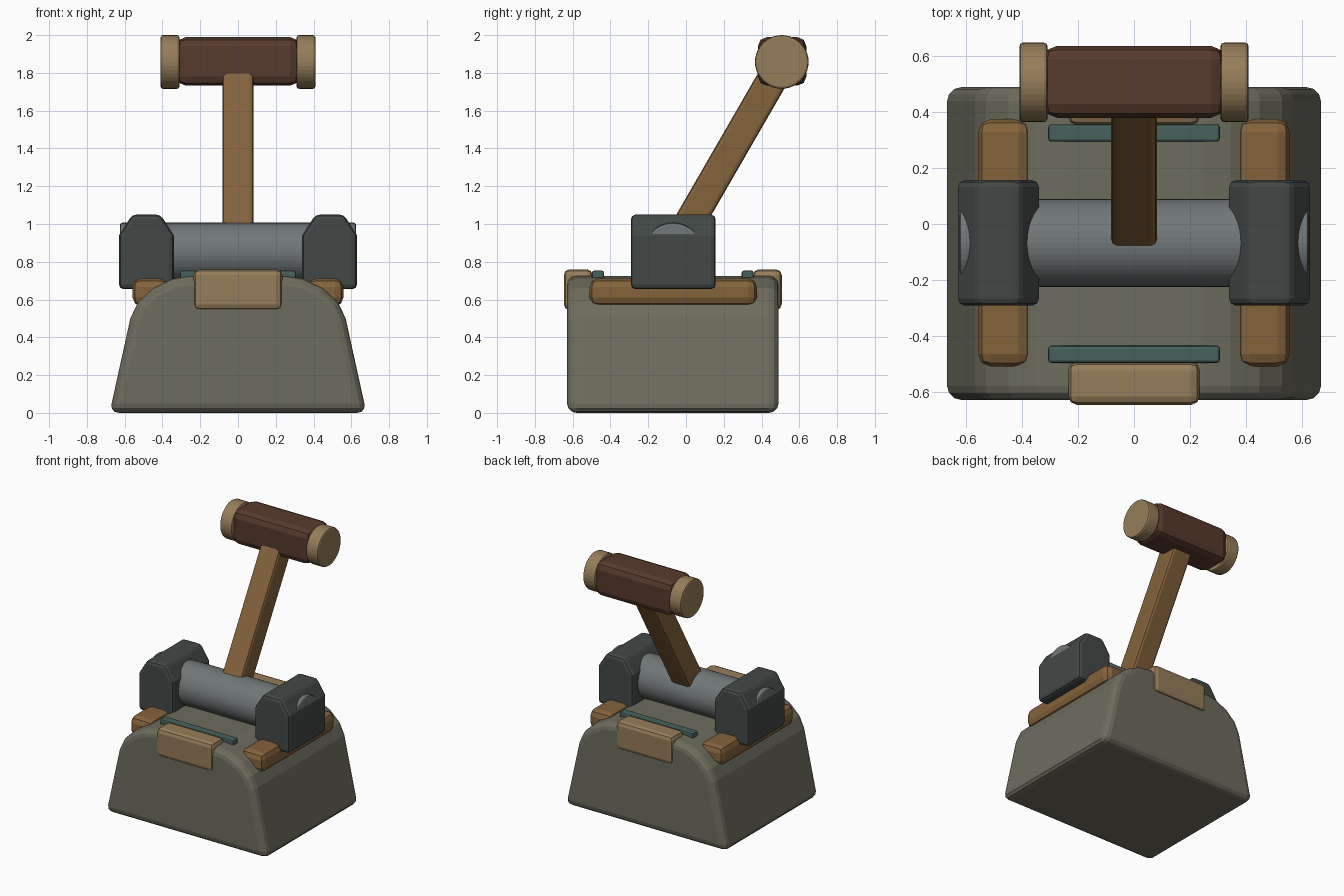
import bpy, bmesh
from math import pi, radians, sin, cos
from mathutils import Vector

if "Cube" in bpy.data.objects:
    bpy.data.objects.remove(bpy.data.objects["Cube"])


def mat(name, rgb):
    m = bpy.data.materials.new(name)
    m.diffuse_color = (*rgb, 1)
    m.use_nodes = True
    m.node_tree.nodes["Principled BSDF"].inputs["Base Color"].default_value = m.diffuse_color
    return m


STONE = mat("stone", (0.155, 0.150, 0.110))
WOOD = mat("wood", (0.235, 0.125, 0.045))
DARK_WOOD = mat("dark_wood", (0.095, 0.042, 0.026))
TAN = mat("tan", (0.305, 0.205, 0.100))
IRON = mat("iron", (0.055, 0.066, 0.062))
STEEL = mat("steel", (0.165, 0.185, 0.185))
TEAL = mat("teal", (0.060, 0.120, 0.105))


def finish(name, bm, material, bevel, segs=2, loc=(0, 0, 0), rot=(0, 0, 0)):
    bmesh.ops.recalc_face_normals(bm, faces=bm.faces)
    me = bpy.data.meshes.new(name)
    bm.to_mesh(me)
    bm.free()
    me.materials.append(material)
    ob = bpy.data.objects.new(name, me)
    bpy.context.collection.objects.link(ob)
    ob.location, ob.rotation_euler = loc, rot
    if bevel:
        b = ob.modifiers.new("bevel", 'BEVEL')
        b.width, b.segments = bevel, segs
        b.limit_method, b.angle_limit = 'ANGLE', radians(40)
    return ob


def box(name, x, y, z, material, bevel, segs=2, **kw):
    """Box from (min, max) ranges."""
    bm = bmesh.new()
    bmesh.ops.create_cube(bm, size=1)
    for v in bm.verts:
        v.co = Vector([r[0] + (c + 0.5) * (r[1] - r[0]) for c, r in zip(v.co, (x, y, z))])
    return finish(name, bm, material, bevel, segs, **kw)


def prism(name, pts, y0, y1, material, bevel, segs=2):
    """Front (x, z) profile extruded along y."""
    bm = bmesh.new()
    f = bm.faces.new([bm.verts.new((x, y0, z)) for x, z in pts])
    g = bmesh.ops.extrude_face_region(bm, geom=[f])
    for v in g["geom"]:
        if isinstance(v, bmesh.types.BMVert):
            v.co.y = y1
    return finish(name, bm, material, bevel, segs)


def rod(name, r, x0, x1, y, z, material, bevel, sides=40):
    """Cylinder along x."""
    bm = bmesh.new()
    bmesh.ops.create_cone(bm, cap_ends=True, segments=sides, radius1=r, radius2=r, depth=x1 - x0)
    return finish(name, bm, material, bevel, loc=((x0 + x1) / 2, y, z), rot=(0, pi / 2, 0))


# Tapered stone base with rounded shoulders
half = [(0.68, 0), (0.57, 0.5), (0.53, 0.585), (0.45, 0.66), (0.345, 0.71), (0.25, 0.725)]
prism("base", half + [(-x, z) for x, z in reversed(half)], -0.63, 0.49, STONE, 0.05, 3)

# Axle and swinging mallet
rod("axle", 0.157, -0.625, 0.625, -0.068, 0.85, STEEL, 0.012, 48)
box("handle", (-0.082, 0.082), (-0.081, 0.081), (0, 1.16), WOOD, 0.02,
    loc=(0, -0.073, 0.85), rot=(radians(-30), 0, 0))
box("mallet_head", (-0.325, 0.325), (0.38, 0.638), (1.732, 1.99), DARK_WOOD, 0.05)

for s, side in ((-1, "left"), (1, "right")):
    def rng(a, b):
        return tuple(sorted((s * a, s * b)))
    rod("mallet_cap_" + side, 0.142, *rng(0.31, 0.41), 0.507, 1.858, TAN, 0.012)
    # Wooden rails and bearing blocks
    box("rail_" + side, rng(0.37, 0.558), (-0.51, 0.375), (0.565, 0.712), WOOD, 0.045)
    block = [(0.34, 0.655), (0.63, 0.655), (0.63, 0.94), (0.56, 1.05), (0.41, 1.05), (0.34, 0.94)]
    prism("bearing_block_" + side, [(s * x, z) for x, z in block], -0.292, 0.157, IRON, 0.025)

for s, end in ((-1, "front"), (1, "back")):
    # Edge pads and strips, mirrored about the base centre
    def yr(a, b):
        return tuple(sorted((-0.07 + s * a, -0.07 + s * b)))
    box("pad_" + end, (-0.235, 0.235), yr(0.425, 0.577), (0.545, 0.76), TAN, 0.03)
    box("strip_" + end, (-0.307, 0.307), yr(0.365, 0.427), (0.69, 0.753), TEAL, 0.01)
